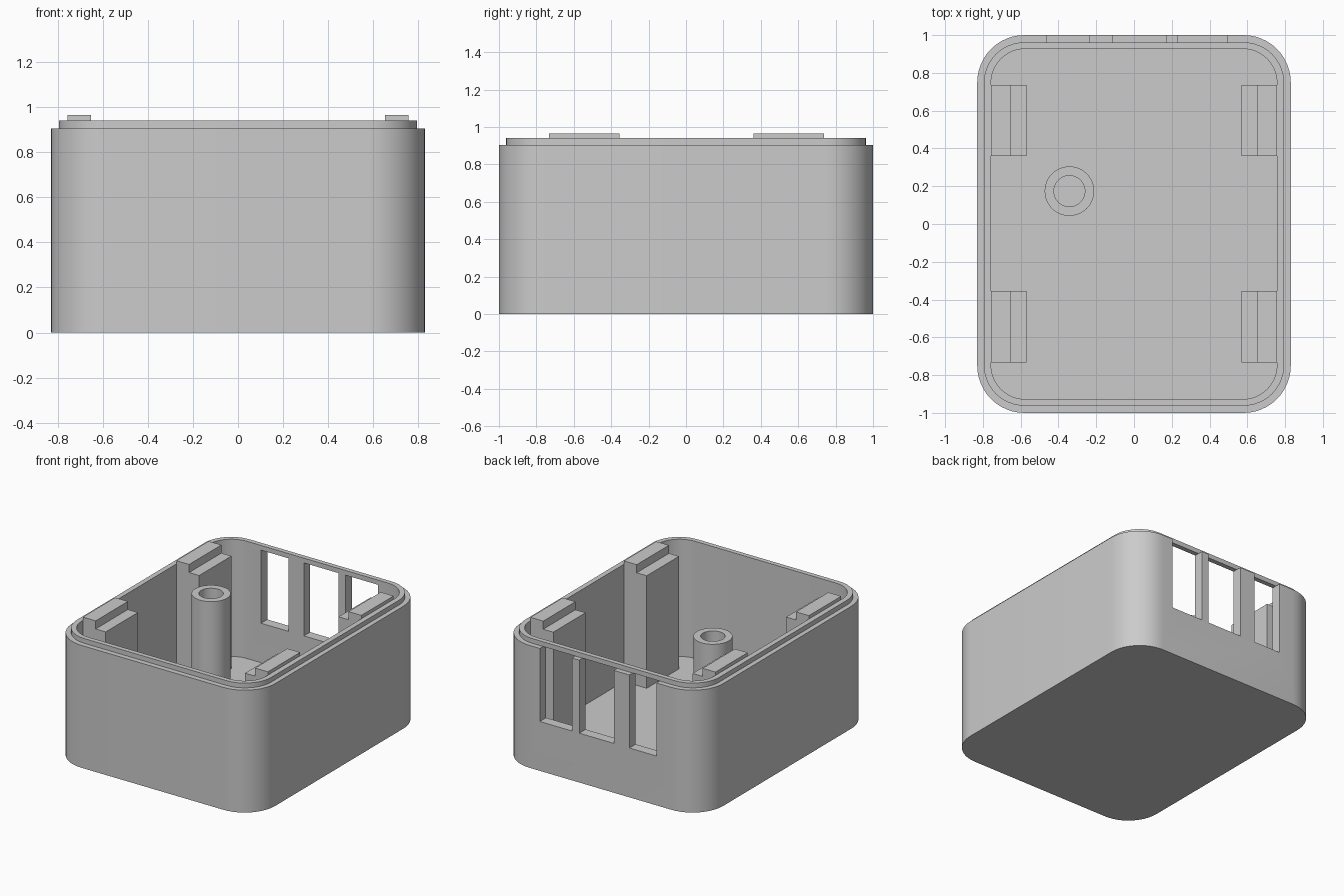
import bpy, bmesh, math

if "Cube" in bpy.data.objects:
    bpy.data.objects.remove(bpy.data.objects["Cube"])

FLOOR, RIM, LIP, TAB = 0.073, 0.905, 0.94, 0.965
OUTER = (0.83, 1.0, 0.25)       # half width, half depth, corner radius
STEP = (0.795, 0.962, 0.215)
INNER = (0.757, 0.927, 0.18)

plastic = bpy.data.materials.new("grey plastic")
plastic.diffuse_color = (0.6, 0.6, 0.6, 1)
plastic.use_nodes = True
plastic.node_tree.nodes["Principled BSDF"].inputs["Base Color"].default_value = plastic.diffuse_color


def outline(hw, hd, r, seg=12):
    """Counter-clockwise rounded rectangle."""
    pts = []
    for i, (sx, sy) in enumerate([(1, 1), (-1, 1), (-1, -1), (1, -1)]):
        for k in range(seg + 1):
            a = math.pi / 2 * (i + k / seg)
            pts.append((sx * (hw - r) + r * math.cos(a), sy * (hd - r) + r * math.sin(a)))
    return pts


def finish(name, bm):
    bmesh.ops.remove_doubles(bm, verts=bm.verts, dist=1e-5)
    bmesh.ops.recalc_face_normals(bm, faces=bm.faces)
    mesh = bpy.data.meshes.new(name)
    bm.to_mesh(mesh)
    bm.free()
    mesh.materials.append(plastic)
    ob = bpy.data.objects.new(name, mesh)
    bpy.context.collection.objects.link(ob)
    return ob


def shell(name, levels, ring, centre=(0, 0)):
    """Join rounded outlines level by level; close as a ring or cap both ends."""
    bm = bmesh.new()
    loops = [[bm.verts.new((x + centre[0], y + centre[1], z)) for x, y in outline(*shape)]
             for shape, z in levels]
    pairs = list(zip(loops, loops[1:]))
    if ring:
        pairs.append((loops[-1], loops[0]))
    else:
        bm.faces.new(loops[0])
        bm.faces.new(loops[-1])
    for a, b in pairs:
        for i in range(len(a)):
            j = (i + 1) % len(a)
            bm.faces.new((a[i], a[j], b[j], b[i]))
    return finish(name, bm)


def prism(name, profile, y0, y1):
    """Extrude an xz profile along y."""
    bm = bmesh.new()
    face = bm.faces.new([bm.verts.new((x, y0, z)) for x, z in profile])
    new = bmesh.ops.extrude_face_region(bm, geom=[face])["geom"]
    bmesh.ops.translate(bm, vec=(0, y1 - y0, 0),
                        verts=[v for v in new if isinstance(v, bmesh.types.BMVert)])
    return finish(name, bm)


def activate(ob):
    bpy.ops.object.select_all(action='DESELECT')
    ob.select_set(True)
    bpy.context.view_layer.objects.active = ob


# Open box with rounded corners
body = shell("box_body", [(OUTER, 0), (OUTER, RIM), (INNER, RIM), (INNER, FLOOR)], False)

# Three port openings in the back wall, open up to the rim
for x0, x1 in [(-0.46, -0.237), (-0.11, 0.173), (0.232, 0.496)]:
    cutter = prism("port_cutter", [(x0, 0.365), (x1, 0.365), (x1, 1.1), (x0, 1.1)], 0.85, 1.1)
    cutter.hide_render = True
    activate(body)
    mod = body.modifiers.new("port", 'BOOLEAN')
    mod.operation, mod.solver, mod.object = 'DIFFERENCE', 'EXACT', cutter
    bpy.ops.object.modifier_apply(modifier=mod.name)
    bpy.data.objects.remove(cutter)

# Raised lip bridging the openings
lip = shell("rim_lip", [(STEP, RIM), (STEP, LIP), (INNER, LIP), (INNER, RIM)], True)

# Hollow screw boss
tube, hole = (0.131, 0.131, 0.131), (0.082, 0.082, 0.082)
boss = shell("screw_boss", [(tube, FLOOR), (tube, RIM), (hole, RIM), (hole, FLOOR)],
             True, (-0.342, 0.174))

for ob in (body, lip, boss):
    activate(ob)
    bpy.ops.object.shade_smooth_by_angle(angle=math.radians(30))

# Stepped corner posts, two on each side
for side, s in (("left", -1), ("right", 1)):
    profile = [(s * x, z) for x, z in [(0.757, FLOOR), (0.57, FLOOR), (0.57, RIM),
                                       (0.652, RIM), (0.652, TAB), (0.757, TAB)]]
    for end, y0, y1 in (("front", -0.732, -0.355), ("back", 0.36, 0.737)):
        prism(f"{side}_{end}_post", profile, y0, y1)
